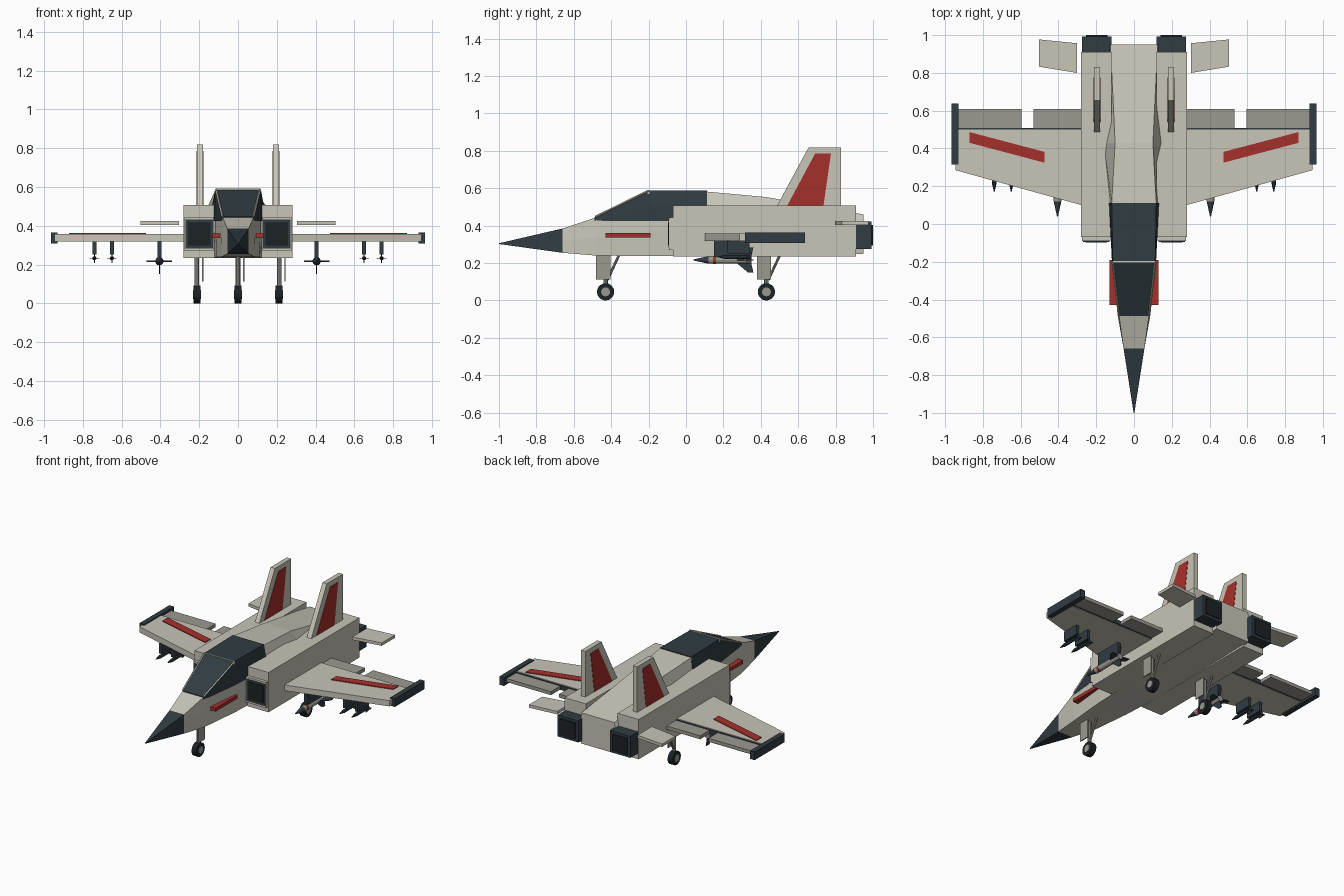
import bpy, bmesh
from mathutils import Vector

if "Cube" in bpy.data.objects:
    bpy.data.objects.remove(bpy.data.objects["Cube"])

def mat(name, c):
    m = bpy.data.materials.new(name)
    m.diffuse_color = (*c, 1)
    m.use_nodes = True
    m.node_tree.nodes["Principled BSDF"].inputs["Base Color"].default_value = m.diffuse_color
    return m

LIGHT = mat("light_paint", (.58, .56, .48))
GREY = mat("grey_paint", (.33, .32, .28))
DARK = mat("dark_paint", (.03, .045, .055))
BLACK = mat("black", (.012, .016, .018))
RED = mat("red_paint", (.38, .03, .024))

def build(name, rings, m):
    """Skin a list of equal-length closed rings and cap both ends."""
    bm = bmesh.new()
    vs = [[bm.verts.new(p) for p in r] for r in rings]
    n = len(vs[0])
    for a, b in zip(vs, vs[1:]):
        for i in range(n):
            j = (i + 1) % n
            bm.faces.new((a[i], a[j], b[j], b[i]))
    bm.faces.new(vs[0])
    bm.faces.new(vs[-1])
    bmesh.ops.recalc_face_normals(bm, faces=bm.faces)
    me = bpy.data.meshes.new(name)
    bm.to_mesh(me)
    bm.free()
    me.materials.append(m)
    o = bpy.data.objects.new(name, me)
    bpy.context.collection.objects.link(o)
    return o

def box(name, x, y, z, m):
    q = [(x[0], y[0]), (x[1], y[0]), (x[1], y[1]), (x[0], y[1])]
    return build(name, [[(a, b, h) for a, b in q] for h in z], m)

def plate(name, pts, z, m):      # outline in x, y
    return build(name, [[(a, b, h) for a, b in pts] for h in z], m)

def side_plate(name, pts, x, m):  # outline in y, z
    return build(name, [[(h, a, b) for a, b in pts] for h in x], m)

def rod(name, a, b, r, m, r2=None, n=12):
    a, b = Vector(a), Vector(b)
    bpy.ops.mesh.primitive_cone_add(vertices=n, radius1=r, radius2=r if r2 is None else r2,
                                    depth=(b - a).length, location=(a + b) / 2)
    o = bpy.context.object
    o.name = name
    o.rotation_euler = (b - a).to_track_quat('Z', 'Y').to_euler()
    o.data.materials.append(m)
    return o

def section(y, zb, zm, zt, wb, wm, wt):
    return [(-wb, y, zb), (wb, y, zb), (wm, y, zm), (wt, y, zt), (-wt, y, zt), (-wm, y, zm)]

# Nose, fuselage and spine
n0 = section(-.66, .255, .32, .385, .055, .055, .055)
build("nose_cone", [section(-1, .302, .304, .306, .002, .002, .002), n0], DARK)
build("fuselage", [n0,
                   section(-.48, .24, .34, .445, .085, .087, .08),
                   section(-.2, .238, .36, .43, .112, .115, .115),
                   section(.1, .235, .38, .43, .122, .13, .13),
                   section(.11, .235, .44, .582, .122, .132, .118),
                   section(.43, .24, .49, .553, .13, .16, .10),
                   section(.95, .25, .40, .46, .13, .13, .125)], LIGHT)
# Canopy with light frames
build("canopy", [section(-.488, .425, .435, .447, .08, .08, .078),
                 section(-.2, .425, .51, .587, .117, .117, .112),
                 section(.112, .425, .51, .587, .132, .132, .118)], DARK)
box("canopy_frame", (-.114, .114), (-.205, -.195), (.57, .591), LIGHT)
for s in (1, -1):
    rod("windshield_frame", (s * .079, -.485, .447), (s * .113, -.2, .587), .006, LIGHT, n=4)
    box("nose_stripe", (s * .09, s * .131), (-.43, -.19), (.337, .36), RED)

for s in (1, -1):
    # Engine nacelle, intake and nozzle
    box("nacelle", (s * .12, s * .28), (-.07, .91), (.235, .507), LIGHT)
    box("intake_lip", (s * .125, s * .275), (-.09, -.06), (.27, .445), LIGHT)
    box("intake_rim", (s * .13, s * .27), (-.094, -.08), (.283, .432), DARK)
    box("intake_opening", (s * .143, s * .257), (-.097, -.08), (.298, .418), BLACK)
    box("nozzle", (s * .12, s * .275), (.90, .993), (.275, .422), DARK)
    box("nozzle_opening", (s * .14, s * .255), (.98, 1.0), (.293, .404), BLACK)

    # Wing, flaps, tip rail and stripe
    plate("wing", [(s * x, y) for x, y in ((.26, .095), (.945, .285), (.945, .5), (.26, .5))],
          (.318, .357), LIGHT)
    box("flap_hinge", (s * .28, s * .935), (.495, .507), (.322, .352), DARK)
    box("inner_flap", (s * .28, s * .533), (.507, .608), (.324, .348), GREY)
    box("outer_flap", (s * .595, s * .93), (.507, .608), (.324, .348), GREY)
    box("wingtip_rail", (s * .93, s * .965), (.315, .637), (.308, .364), DARK)
    plate("wing_stripe", [(s * x, y) for x, y in ((.475, .325), (.475, .382), (.872, .487), (.872, .43))],
          (.35, .362), RED)

    # Tailplane
    plate("tailplane", [(s * x, y) for x, y in ((.303, .80), (.503, .833), (.503, .977), (.303, .957))],
          (.404, .424), LIGHT)

    # Tail fin with red panel on both sides
    c = s * .196
    side_plate("tail_fin", [(.472, .48), (.655, .818), (.83, .818), (.83, .48)],
               (c - .0165, c + .0165), LIGHT)
    side_plate("fin_panel", [(.54, .505), (.69, .785), (.775, .785), (.735, .505)],
               (c - .0185, c + .0185), RED)

    # Missile under the wing
    x, z = s * .405, .217
    box("missile_pylon", (x - .011, x + .011), (.15, .34), (.225, .32), DARK)
    rod("missile_body", (x, .12, z), (x, .35, z), .02, GREY)
    rod("missile_nose", (x, .12, z), (x, .04, z), .02, DARK, .003)
    rod("missile_band", (x, .145, z), (x, .16, z), .0215, RED)
    fin = [(.25, 0), (.33, .066), (.36, .066), (.345, 0)]
    for d in (1, -1):
        side_plate("missile_fin", [(y, z + d * h) for y, h in fin], (x - .003, x + .003), DARK)
        plate("missile_fin", [(x + d * h, y) for y, h in fin], (z - .003, z + .003), DARK)

    # Small stores on the outer wing
    for k in (.65, .74):
        x, z = s * k, .233
        box("store_pylon", (x - .011, x + .011), (.22, .34), (.252, .32), DARK)
        rod("store_body", (x, .21, z), (x, .35, z), .011, DARK, n=8)
        rod("store_nose", (x, .21, z), (x, .17, z), .011, DARK, .002, n=8)
        box("store_fin", (x - .025, x + .025), (.32, .35), (z - .002, z + .002), DARK)
        box("store_fin", (x - .002, x + .002), (.32, .35), (z - .025, z + .025), DARK)

# Landing gear: nose leg and two main legs
for name, x, y in (("nose", 0, -.43), ("left", -.212, .43), ("right", .212, .43)):
    rod(name + "_wheel", (x - .018, y, .046), (x + .018, y, .046), .046, BLACK, n=20)
    rod(name + "_hub", (x - .021, y, .046), (x + .021, y, .046), .024, GREY, n=16)
    rod(name + "_strut", (x, y, .05), (x, y, .26), .012, GREY, n=8)
    rod(name + "_brace", (x, y + .01, .11), (x, y + .075, .25), .007, GREY, n=8)
    box(name + "_gear_door", (x + .027, x + .034), (y - .05, y + .025), (.113, .25), GREY)
